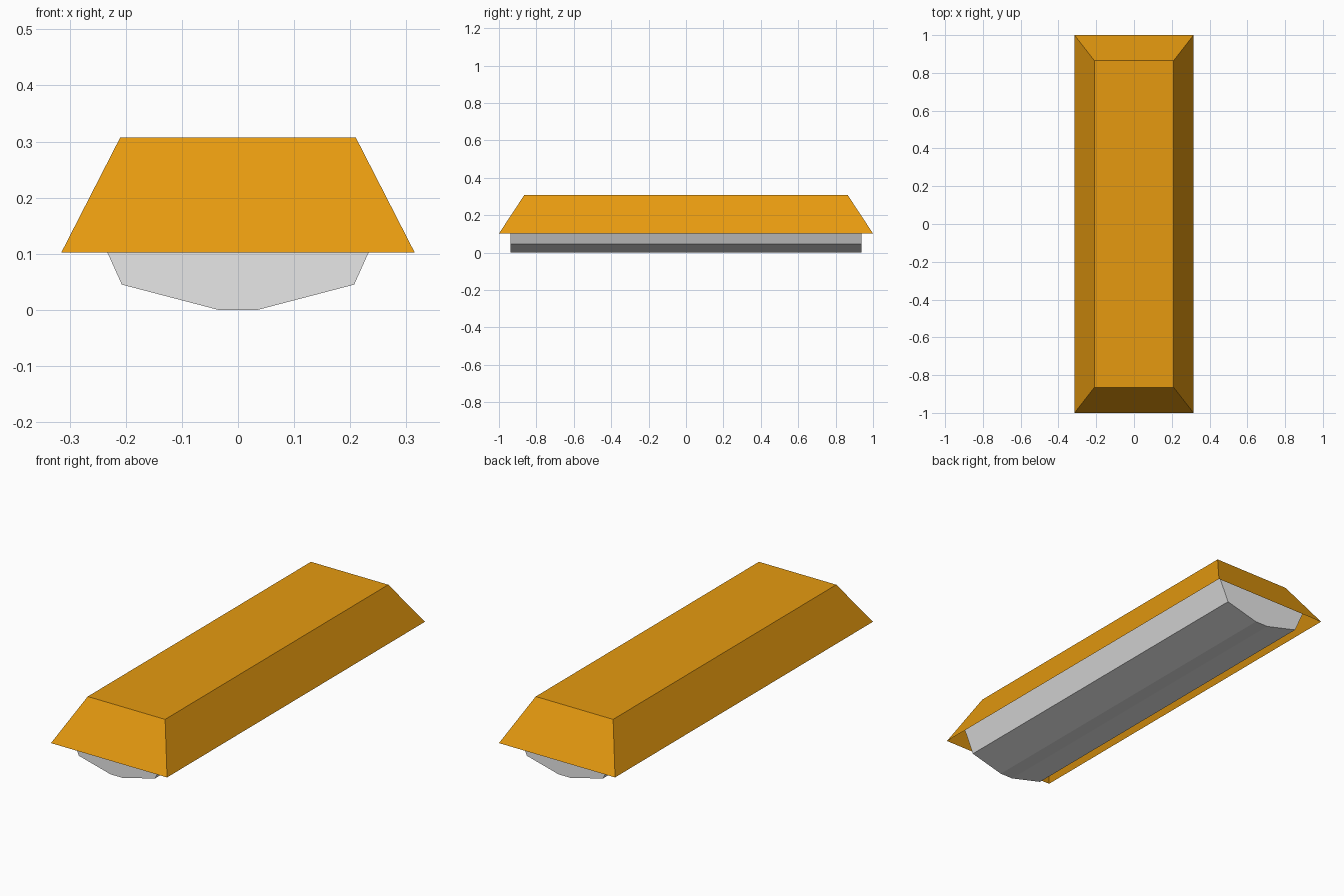
import bpy
import bmesh

cube = bpy.data.objects.get("Cube")
if cube:
    bpy.data.objects.remove(cube, do_unlink=True)


def make_material(name, color):
    mat = bpy.data.materials.new(name)
    mat.use_nodes = True
    mat.diffuse_color = color
    mat.node_tree.nodes["Principled BSDF"].inputs["Base Color"].default_value = color
    return mat


def finish(bm, name, mat):
    mesh = bpy.data.meshes.new(name)
    bm.to_mesh(mesh)
    bm.free()
    mesh.materials.append(mat)
    obj = bpy.data.objects.new(name, mesh)
    bpy.context.collection.objects.link(obj)
    return obj


amber = make_material("amber orange", (0.79, 0.323, 0.005, 1))
grey = make_material("light grey", (0.8, 0.8, 0.8, 1))

# Hood: tapered shell, open underneath
RIM_Z, TOP_Z = 0.102, 0.307
bm = bmesh.new()
bmesh.ops.create_cube(bm, size=2)
for v in bm.verts:
    half_x, half_y, z = (0.21, 0.865, TOP_Z) if v.co.z > 0 else (0.315, 1.0, RIM_Z)
    v.co = (v.co.x * half_x, v.co.y * half_y, z)
underside = [f for f in bm.faces if f.normal.z < -0.9 or all(v.co.z == RIM_Z for v in f.verts)]
bmesh.ops.delete(bm, geom=underside, context="FACES_ONLY")
finish(bm, "hood", amber)

# Tray: mirrored half profile extruded along the length, rising into the hood
half = [(0.035, 0.0), (0.207, 0.045), (0.27, 0.185)]
profile = half + [(-x, z) for x, z in reversed(half)]
LENGTH = 1.876
bm = bmesh.new()
end = bm.faces.new([bm.verts.new((x, -LENGTH / 2, z)) for x, z in profile])
extruded = bmesh.ops.extrude_face_region(bm, geom=[end], use_keep_orig=True)
moved = [g for g in extruded["geom"] if isinstance(g, bmesh.types.BMVert)]
bmesh.ops.translate(bm, verts=moved, vec=(0, LENGTH, 0))
bmesh.ops.recalc_face_normals(bm, faces=bm.faces)
finish(bm, "tray", grey)
